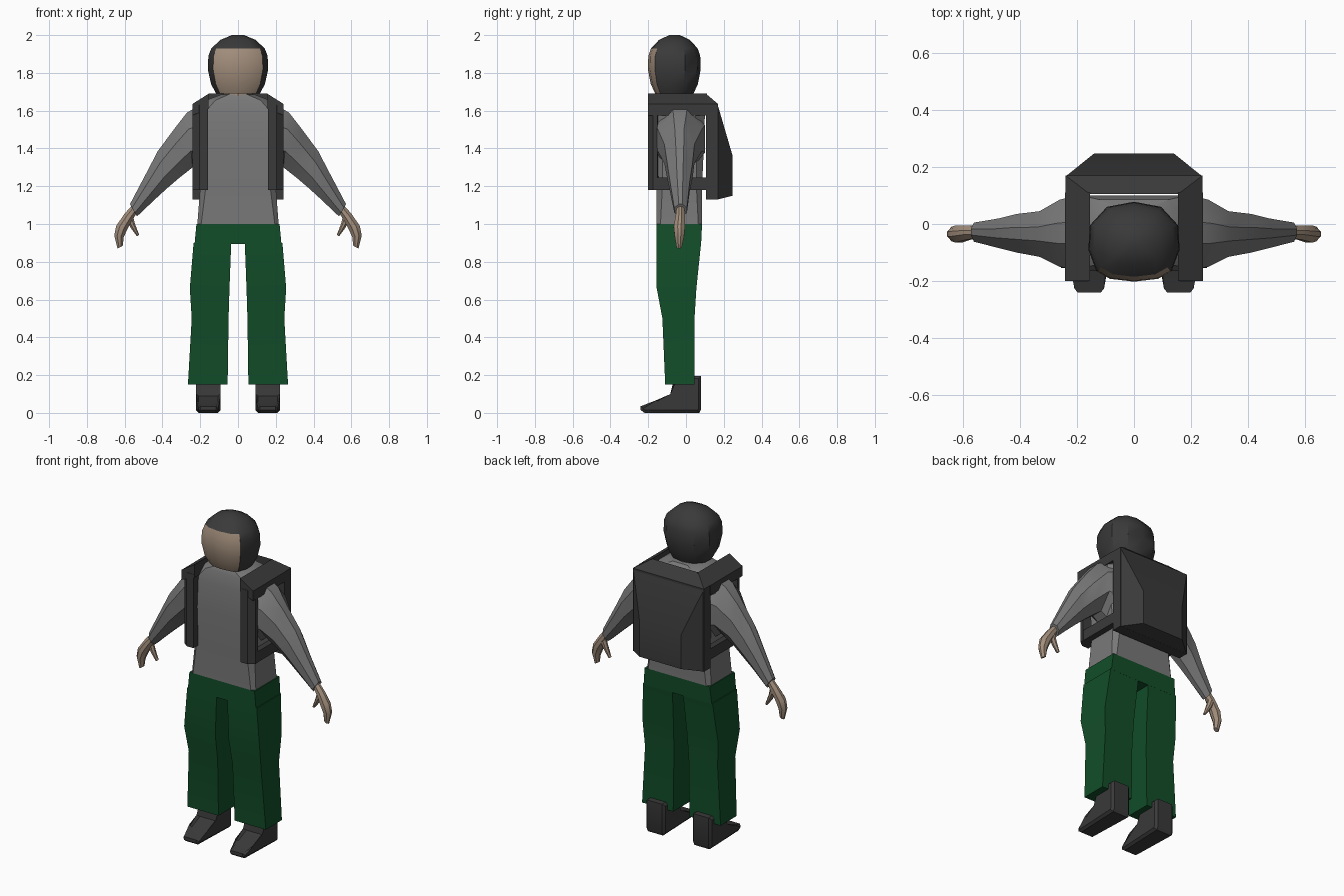
import bpy, bmesh
from math import radians
from mathutils import Vector

if "Cube" in bpy.data.objects:
    bpy.data.objects.remove(bpy.data.objects["Cube"], do_unlink=True)


def material(name, rgb):
    m = bpy.data.materials.new(name)
    m.use_nodes = True
    m.diffuse_color = (*rgb, 1)
    bsdf = next(n for n in m.node_tree.nodes if n.type == "BSDF_PRINCIPLED")
    bsdf.inputs["Base Color"].default_value = (*rgb, 1)
    return m


GREY = material("grey cloth", (0.19, 0.19, 0.19))
GREEN = material("green cloth", (0.006, 0.075, 0.022))
DARK = material("dark grey", (0.042, 0.042, 0.042))
SKIN = material("skin", (0.36, 0.27, 0.20))


def finish(name, bm, mats, mirror=False, angle=30):
    bmesh.ops.recalc_face_normals(bm, faces=bm.faces[:])
    me = bpy.data.meshes.new(name)
    bm.to_mesh(me)
    bm.free()
    ob = bpy.data.objects.new(name, me)
    bpy.context.collection.objects.link(ob)
    for m in mats:
        me.materials.append(m)
    if mirror:
        ob.modifiers.new("mirror", "MIRROR")
    bpy.ops.object.select_all(action="DESELECT")
    ob.select_set(True)
    bpy.context.view_layer.objects.active = ob
    bpy.ops.object.shade_smooth_by_angle(angle=radians(angle))
    return ob


def loft(rings):
    """Skin a list of equal-length rings and cap both ends."""
    bm = bmesh.new()
    vs = [[bm.verts.new(p) for p in r] for r in rings]
    n = len(vs[0])
    for a, b in zip(vs, vs[1:]):
        for i in range(n):
            bm.faces.new((a[i], a[(i + 1) % n], b[(i + 1) % n], b[i]))
    bm.faces.new(vs[0])
    bm.faces.new(vs[-1])
    return bm


def hull(name, pts, mat, mirror=False):
    bm = bmesh.new()
    for p in pts:
        bm.verts.new(p)
    bmesh.ops.convex_hull(bm, input=bm.verts[:])
    bmesh.ops.dissolve_limit(bm, angle_limit=0.02, verts=bm.verts[:], edges=bm.edges[:])
    return finish(name, bm, [mat], mirror)


def box_ring(x0, x1, y0, y1, z, c=0.0):
    """Rectangle at height z, with corners cut by c."""
    if not c:
        return [(x0, y0, z), (x1, y0, z), (x1, y1, z), (x0, y1, z)]
    return [(x0 + c, y0, z), (x1 - c, y0, z), (x1, y0 + c, z), (x1, y1 - c, z),
            (x1 - c, y1, z), (x0 + c, y1, z), (x0, y1 - c, z), (x0, y0 + c, z)]


def limb_ring(top, bottom, y0, y1):
    """Eight-sided limb section between two (x, z) points, spanning y0 to y1."""
    a, b = Vector((top[0], 0, top[1])), Vector((bottom[0], 0, bottom[1]))
    ys = Vector((0, 1, 0))
    shape = [(0, .35), (0, .65), (.3, 1), (.7, 1), (1, .65), (1, .35), (.7, 0), (.3, 0)]
    return [a.lerp(b, t) + ys * (y0 + (y1 - y0) * s) for t, s in shape]


# Torso: half width, front, back, height, corner cut
torso = [(.215, -.155, .085, 1.0, .02), (.2, -.155, .085, 1.2, .03),
         (.215, -.165, .095, 1.42, .04), (.235, -.155, .1, 1.58, .05),
         (.17, -.14, .085, 1.655, .05), (.09, -.12, .055, 1.685, .04)]
finish("sweater", loft([box_ring(-w, w, f, b, z, c) for w, f, b, z, c in torso]), [GREY])

# Trousers: hip block and two legs
finish("hips", loft([box_ring(-.23, .23, -.155, .08, .895),
                     box_ring(-.22, .22, -.155, .085, 1.0)]), [GREEN])
legs = [(.055, .265, -.11, .045, .15), (.05, .245, -.125, .045, .5),
        (.045, .255, -.155, .055, .66), (.036, .235, -.155, .08, .9)]
finish("legs", loft([box_ring(*r) for r in legs]), [GREEN], True)

# Sleeves
sleeve = [((.2, 1.63), (.2, 1.27), -.16, .1), ((.27, 1.59), (.24, 1.3), -.15, .085),
          ((.34, 1.5), (.31, 1.245), -.115, .045), ((.425, 1.385), (.38, 1.185), -.1, .035),
          ((.485, 1.27), (.44, 1.13), -.085, .02), ((.572, 1.105), (.535, 1.04), -.062, .005)]
finish("sleeves", loft([limb_ring(*r) for r in sleeve]), [GREY], True)

# Hands and thumbs
hand = [((.56, 1.1), (.535, 1.06), -.05, -.008), ((.6, 1.055), (.56, 1.02), -.055, -.005),
        ((.645, .99), (.585, .975), -.065, -.005), ((.655, .94), (.605, .93), -.06, -.01),
        ((.638, .87), (.61, .885), -.05, -.022)]
finish("hands", loft([limb_ring(*r) for r in hand]), [SKIN], True)
thumb = [((.59, 1.02), (.555, 1.04), -.04, -.005), ((.565, .975), (.545, 1.0), -.04, -.008),
         ((.535, .935), (.523, .942), -.033, -.013)]
finish("thumbs", loft([limb_ring(*r) for r in thumb]), [SKIN], True)

# Boots: side profile pulled across, then chamfered
profile = [(-.24, .015), (-.22, 0), (.07, 0), (.08, .02), (.08, .195),
           (-.06, .195), (-.07, .09), (-.15, .055), (-.24, .035)]
bm = loft([[(x, y, z) for y, z in profile] for x in (.092, .222)])
rim = [e for e in bm.edges if abs(e.verts[0].co.x - e.verts[1].co.x) < .001]
bmesh.ops.bevel(bm, geom=rim, offset=.014, segments=1, affect="EDGES")
for v in bm.verts:
    # Toe narrows slightly
    if v.co.y < -.215:
        v.co.x = .157 + (v.co.x - .157) * .8
finish("boots", bm, [DARK], True)

# Neck
neck = bmesh.new()
bmesh.ops.create_cone(neck, cap_ends=True, segments=10, radius1=.085, radius2=.075, depth=.14)
bmesh.ops.translate(neck, verts=neck.verts[:], vec=(0, -.045, 1.69))
finish("neck", neck, [SKIN])

# Head: hood with a skin-coloured opening at the front
half = [(0, -.202), (.085, -.192), (.132, -.165), (.16, -.09),
        (.155, -.005), (.095, .06), (0, .078)]
outline = half + [(-x, y) for x, y in half[-2:0:-1]]
levels = [(1.69, .72), (1.74, .89), (1.82, 1), (1.89, .98), (1.93, .88), (1.975, .58), (2.0, .2)]
bm = loft([[(x * s, -.06 + (y + .06) * s, z) for x, y in outline] for z, s in levels])
bm.faces.ensure_lookup_table()
face = []
for f in bm.faces:
    c = f.calc_center_median()
    if abs(c.x) < .12 and c.y < -.12 and 1.69 < c.z < 1.92:
        face.append(f)
bmesh.ops.inset_region(bm, faces=face, thickness=.009, depth=-.008)
for f in face:
    f.material_index = 1
finish("hooded_head", bm, [DARK, SKIN], angle=35)

# Pack: frame plate with sloped top, and tapered bag behind it
corners = [(x, y, z) for x in (-.24, .24) for y in (.105, .17) for z in (1.13, 1.635)]
hull("pack_frame", corners + [(-.155, .105, 1.69), (.155, .105, 1.69)], DARK)
hull("pack_bag", [(s * x, y, z) for s in (-1, 1) for x, y, z in
                  [(.238, .168, 1.63), (.238, .168, 1.13), (.14, .247, 1.36), (.14, .247, 1.15)]], DARK)

# Pack straps: over the shoulder, down the chest, and back along the waist
section = [(.155, 1.69), (.242, 1.635), (.242, 1.575), (.155, 1.61)]
hull("shoulder_straps", [(x, y, z) for x, z in section for y in (-.2, .11)], DARK, True)
plan = [(.16, -.202), (.205, -.202), (.24, -.175), (.24, -.152), (.16, -.145)]
hull("chest_straps", [(x, y, z) for x, y in plan for z in (1.18, 1.63)], DARK, True)
hull("waist_straps", [(x, y, z) for x in (.19, .238) for y in (-.16, .11)
                      for z in (1.18, 1.245)], DARK, True)
